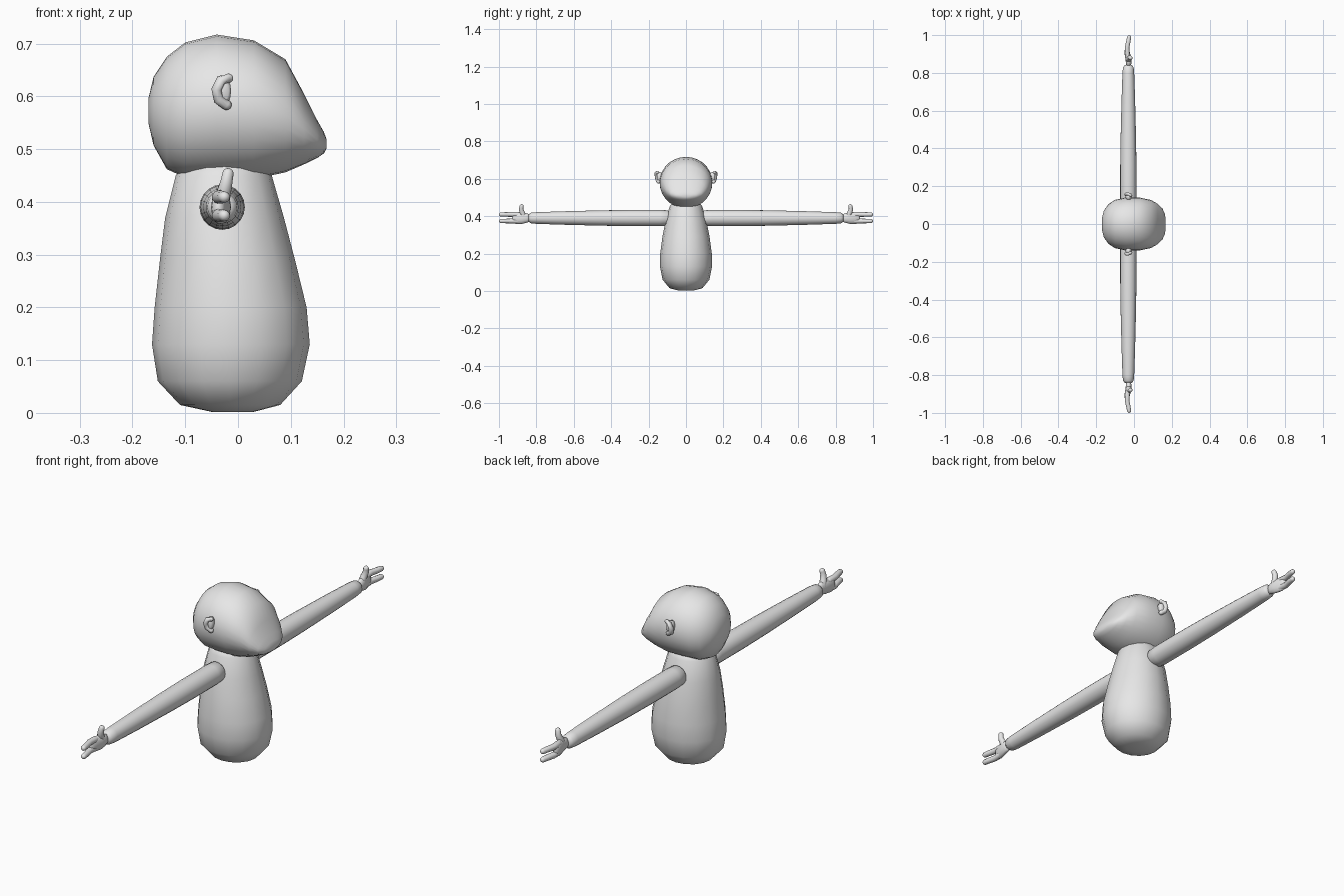
import bpy, bmesh, math
from mathutils import Vector

grey = bpy.data.materials.new("plain_grey")
grey.diffuse_color = (0.8, 0.8, 0.8, 1)


def loft(name, rings, sides):
    """Skin rings of (centre, u radius vector, v radius vector) and cap the ends."""
    bm = bmesh.new()
    rows = []
    for c, u, v in rings:
        row = []
        for i in range(sides):
            a = 2 * math.pi * i / sides
            row.append(bm.verts.new(Vector(c) + Vector(u) * math.cos(a) + Vector(v) * math.sin(a)))
        rows.append(row)
    for lo, hi in zip(rows, rows[1:]):
        for i in range(sides):
            j = (i + 1) % sides
            bm.faces.new((lo[i], lo[j], hi[j], hi[i]))
    bm.faces.new(rows[0])
    bm.faces.new(rows[-1])
    bmesh.ops.recalc_face_normals(bm, faces=bm.faces)
    mesh = bpy.data.meshes.new(name)
    bm.to_mesh(mesh)
    bm.free()
    mesh.materials.append(grey)
    mesh.shade_smooth()
    ob = bpy.data.objects.new(name, mesh)
    bpy.context.collection.objects.link(ob)
    return ob


def tube(name, points, side, sides=10):
    """Round-ended tube through (x, y, z, radius) points; side flips y."""
    p = [Vector((x, y * side, z)) for x, y, z, r in points]
    r = [q[3] for q in points]
    t = [(p[min(i + 1, len(p) - 1)] - p[max(i - 1, 0)]).normalized() for i in range(len(p))]
    stations = [(p[0] - t[0] * r[0] * k, t[0], r[0] * math.sqrt(1 - k * k)) for k in (0.97, 0.75, 0.4)]
    stations += list(zip(p, t, r))
    stations += [(p[-1] + t[-1] * r[-1] * k, t[-1], r[-1] * math.sqrt(1 - k * k)) for k in (0.4, 0.75, 0.97)]
    rings = []
    for c, d, rad in stations:
        u = d.cross(Vector((1, 0, 0))).normalized()
        if abs(d.x) > 0.9:
            u = d.cross(Vector((0, side, 0))).normalized()
        rings.append((c, u * rad, d.cross(u) * rad))
    return loft(name, rings, sides)


# body: height, back x, front x, half width
body = [(0.002, -0.05, 0.03, 0.04), (0.015, -0.11, 0.08, 0.088), (0.06, -0.152, 0.121, 0.125),
        (0.13, -0.163, 0.136, 0.139), (0.20, -0.158, 0.13, 0.138), (0.29, -0.148, 0.108, 0.126),
        (0.37, -0.138, 0.087, 0.11), (0.45, -0.118, 0.064, 0.088), (0.48, -0.095, 0.045, 0.07)]
loft("body", [(((a + b) / 2, 0, z), ((b - a) / 2, 0, 0), (0, w, 0)) for z, a, b, w in body], 16)

# head with snout: x, bottom, top, half width
head = [(-0.170, 0.55, 0.595, 0.03), (-0.160, 0.507, 0.637, 0.07), (-0.135, 0.462, 0.675, 0.105),
        (-0.10, 0.446, 0.702, 0.128), (-0.04, 0.443, 0.717, 0.141), (0.03, 0.443, 0.706, 0.14),
        (0.09, 0.456, 0.67, 0.127), (0.125, 0.471, 0.605, 0.107), (0.15, 0.483, 0.555, 0.083),
        (0.163, 0.492, 0.532, 0.055), (0.168, 0.502, 0.518, 0.025)]
loft("head", [((x, 0, (a + b) / 2), (0, w, 0), (0, 0, (b - a) / 2)) for x, a, b, w in head], 28)

# arm: distance out, radius
arm = [(0.082, 0.012), (0.086, 0.03), (0.10, 0.041), (0.14, 0.043), (0.30, 0.043), (0.45, 0.041),
       (0.65, 0.036), (0.80, 0.031), (0.83, 0.028), (0.842, 0.018)]
# palm: distance out, x, half thickness, half height
palm = [(0.83, -0.03, 0.012, 0.018), (0.855, -0.028, 0.015, 0.026), (0.88, -0.03, 0.016, 0.032),
        (0.905, -0.036, 0.015, 0.032), (0.922, -0.037, 0.012, 0.028), (0.93, -0.037, 0.006, 0.018)]
# ear rim, an open hook facing forwards
rim = [(-0.018, 0.153, 0.634, 0.009), (-0.032, 0.158, 0.631, 0.010), (-0.041, 0.157, 0.613, 0.010),
       (-0.037, 0.153, 0.594, 0.010), (-0.022, 0.148, 0.584, 0.010)]

for side, tag in ((1, "left"), (-1, "right")):
    loft("arm_" + tag, [((-0.03, y * side, 0.39), (r, 0, 0), (0, 0, r)) for y, r in arm], 20)
    loft("palm_" + tag, [((x, y * side, 0.39), (a, 0, 0), (0, 0, b)) for y, x, a, b in palm], 12)
    for z, part in ((0.409, "upper_finger_"), (0.374, "lower_finger_")):
        tube(part + tag, [(-0.035, 0.90, z, 0.013), (-0.037, 0.935, z, 0.0125),
                          (-0.03, 0.965, z, 0.012), (-0.026, 0.989, z, 0.011)], side)
    tube("thumb_" + tag, [(-0.03, 0.865, 0.395, 0.014), (-0.027, 0.875, 0.418, 0.014),
                          (-0.022, 0.882, 0.437, 0.012), (-0.019, 0.879, 0.453, 0.011)], side)
    tube("ear_rim_" + tag, rim, side)
    # ear back plate, joined into the side of the head
    loft("ear_" + tag, [((-0.029, y * side, 0.61), (0.016 * k, 0, 0), (0, 0, 0.028 * k))
                        for y, k in ((0.125, 0.8), (0.14, 0.95), (0.15, 1), (0.155, 0.7))], 14)
